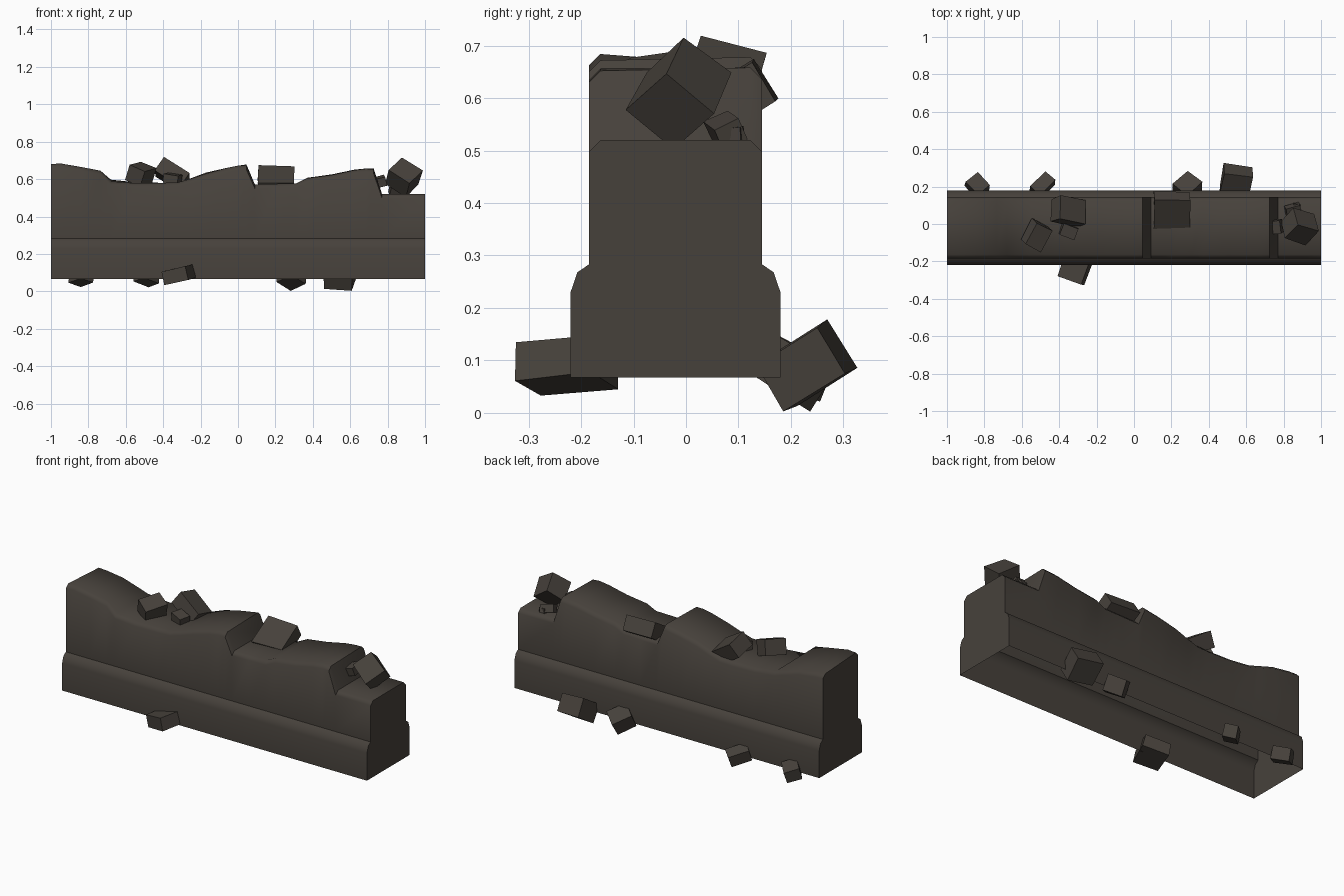
import bpy, bmesh, math, random
from mathutils import Euler, Vector

random.seed(4)

stone = bpy.data.materials.new("dark_brown_grey_stone")
stone.diffuse_color = (0.062, 0.053, 0.044, 1)


def finish(name, bm):
    bmesh.ops.recalc_face_normals(bm, faces=bm.faces)
    me = bpy.data.meshes.new(name)
    bm.to_mesh(me)
    bm.free()
    me.materials.append(stone)
    ob = bpy.data.objects.new(name, me)
    bpy.context.collection.objects.link(ob)
    return ob


# Broken wall: a stepped cross-section lofted along x, open underneath
# each station: x, top height at the front, top height at the back
stations = [
    (-1.0, 0.68, 0.664), (-0.95, 0.684, 0.662), (-0.84, 0.665, 0.647),
    (-0.735, 0.645, 0.615), (-0.68, 0.588, 0.597),
    (-0.55, 0.578, 0.583), (-0.4, 0.58, 0.58), (-0.32, 0.583, 0.583),
    (-0.25, 0.603, 0.605), (-0.17, 0.63, 0.635), (-0.06, 0.66, 0.66),
    (0.0, 0.672, 0.67), (0.045, 0.672, 0.678), (0.09, 0.572, 0.572),
    (0.2, 0.575, 0.575), (0.31, 0.577, 0.577), (0.37, 0.605, 0.607),
    (0.5, 0.622, 0.625), (0.62, 0.648, 0.65), (0.685, 0.656, 0.657),
    (0.725, 0.652, 0.658), (0.77, 0.52, 0.52), (1.0, 0.52, 0.52)]

bm = bmesh.new()
rings = []
for x, hf, hb in stations:
    section = [
        (-0.22, 0.067), (-0.22, 0.23), (-0.207, 0.268), (-0.185, 0.283),
        (-0.185, hf - 0.022), (-0.163, hf), (0.123, hb), (0.145, hb - 0.022),
        (0.145, 0.283), (0.167, 0.268), (0.18, 0.23), (0.18, 0.067)]
    rings.append([bm.verts.new((x, y, z)) for y, z in section])
for a, b in zip(rings, rings[1:]):
    for i in range(len(a) - 1):
        bm.faces.new((a[i], a[i + 1], b[i + 1], b[i]))
bm.faces.new(rings[0])
bm.faces.new(rings[-1])
wall = finish("broken_wall", bm)
bpy.context.view_layer.objects.active = wall
wall.select_set(True)
bpy.ops.object.shade_smooth_by_angle(angle=math.radians(50))
wall.select_set(False)


# Rubble: slightly irregular tilted blocks
def rubble(name, loc, size, rot):
    bm = bmesh.new()
    bmesh.ops.create_cube(bm, size=1)
    turn = Euler([math.radians(a) for a in rot]).to_matrix()
    for v in bm.verts:
        p = Vector([c * s * random.uniform(0.94, 1.05) for c, s in zip(v.co, size)])
        v.co = turn @ p + Vector(loc)
    finish(name, bm)


pieces = {
    "top_rubble": [
        ((-0.522, -0.06, 0.626), (0.10, 0.13, 0.09), (8, 22, -26)),
        ((-0.35, 0.068, 0.624), (0.16, 0.13, 0.09), (-18, 32, -12)),
        ((-0.35, -0.038, 0.602), (0.085, 0.065, 0.05), (5, 8, -20)),
        ((0.202, 0.076, 0.587), (0.19, 0.175, 0.09), (32, 0, 0)),
        ((0.885, -0.013, 0.61), (0.14, 0.125, 0.12), (42, 33, -18)),
        ((0.767, -0.013, 0.588), (0.045, 0.07, 0.05), (10, -15, 5)),
        ((0.85, 0.075, 0.538), (0.08, 0.05, 0.045), (25, 10, 15)),
        ((0.87, 0.095, 0.53), (0.04, 0.025, 0.03), (5, 5, -10))],
    "ground_rubble": [
        ((-0.312, -0.228, 0.09), (0.145, 0.155, 0.075), (5, -13, -20)),
        ((0.545, 0.23, 0.09), (0.155, 0.14, 0.105), (32, 5, -9)),
        ((0.285, 0.195, 0.083), (0.115, 0.105, 0.09), (-22, 24, 42)),
        ((-0.49, 0.205, 0.08), (0.075, 0.12, 0.07), (-16, -14, -42)),
        ((-0.838, 0.205, 0.08), (0.085, 0.10, 0.07), (-14, 16, 38))]}
for group, blocks in pieces.items():
    for n, (loc, size, rot) in enumerate(blocks, 1):
        rubble(f"{group}_{n}", loc, size, rot)
